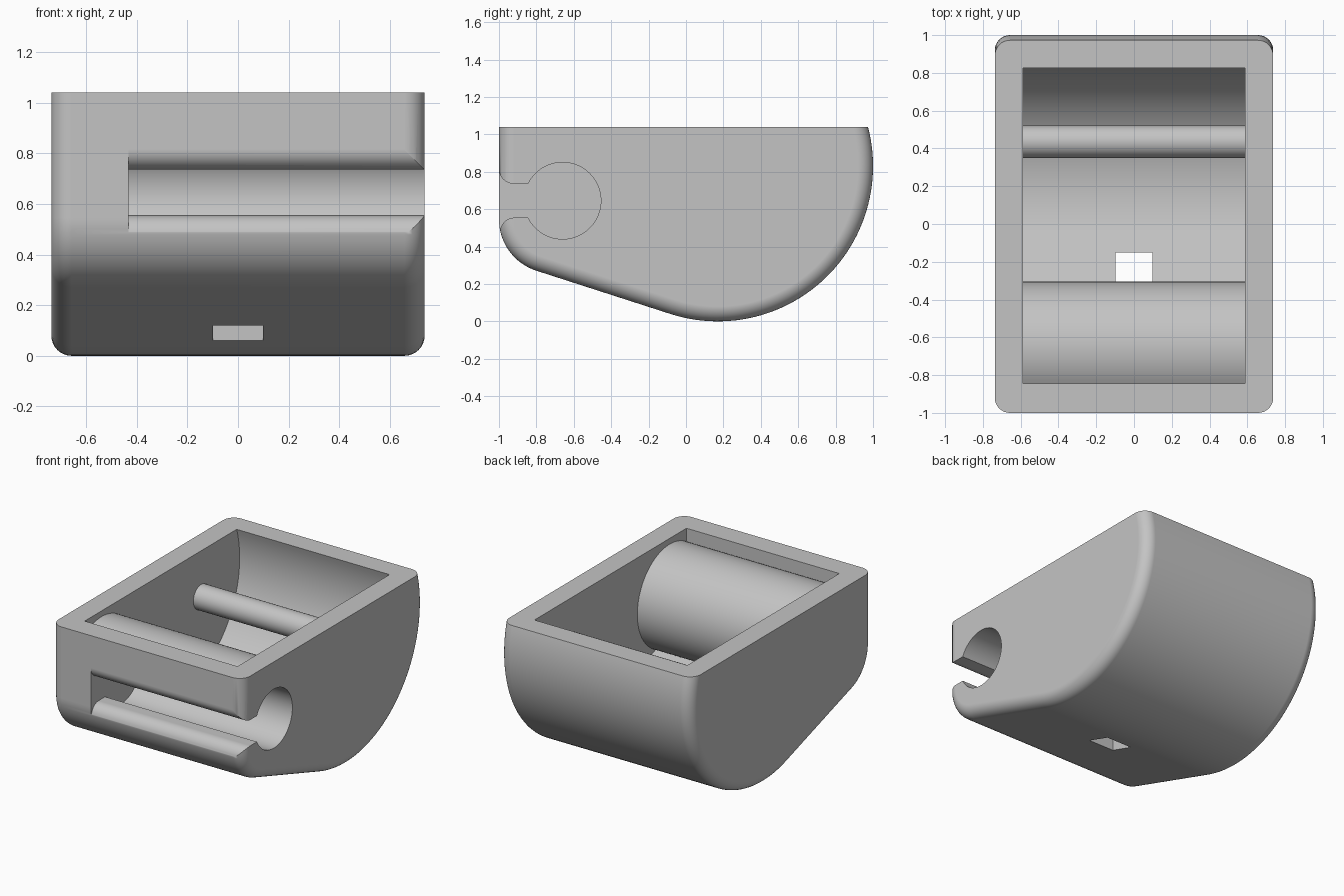
import bpy, bmesh
from math import sin, cos, radians
from mathutils import Vector

if "Cube" in bpy.data.objects:
    bpy.data.objects.remove(bpy.data.objects["Cube"])

HALF_W = 0.737          # half width of the housing
TOP = 1.04              # height of the flat rim
SLOPE = 17.8            # tilt of the front underside, degrees
DRUM = (0.17, 0.83)     # centre of the big rear curve (y, z)
HOLE = (-0.66, 0.645)   # centre of the round socket (y, z)

grey = bpy.data.materials.new("plain grey")
grey.use_nodes = True
grey.diffuse_color = (0.55, 0.55, 0.55, 1)
grey.node_tree.nodes["Principled BSDF"].inputs["Base Color"].default_value = grey.diffuse_color


def arc(center, r, start, end, steps):
    """Points on an arc in the y-z plane, angles in degrees."""
    angles = [radians(start + (end - start) * i / steps) for i in range(steps + 1)]
    return [(center[0] + r * cos(a), center[1] + r * sin(a)) for a in angles]


def prism(name, profile, x0, x1, bevel=0.0, cut_top=None):
    """Extrude a y-z profile along x, optionally rounding its end edges."""
    bm = bmesh.new()
    face = bm.faces.new([bm.verts.new((x0, y, z)) for y, z in profile])
    ext = bmesh.ops.extrude_face_region(bm, geom=[face])
    moved = [v for v in ext["geom"] if isinstance(v, bmesh.types.BMVert)]
    bmesh.ops.translate(bm, verts=moved, vec=(x1 - x0, 0, 0))
    bmesh.ops.recalc_face_normals(bm, faces=bm.faces[:])
    if bevel:
        rims = [e for e in bm.edges if abs(e.verts[0].co.x - e.verts[1].co.x) < 1e-5]
        bmesh.ops.bevel(bm, geom=rims, offset=bevel, segments=8, profile=0.5,
                        affect='EDGES', clamp_overlap=False)
    if cut_top:
        bmesh.ops.bisect_plane(bm, geom=bm.verts[:] + bm.edges[:] + bm.faces[:],
                               plane_co=(0, 0, cut_top), plane_no=Vector((0, 0, 1)),
                               clear_outer=True)
        bmesh.ops.holes_fill(bm, edges=[e for e in bm.edges if e.is_boundary], sides=0)
        bmesh.ops.recalc_face_normals(bm, faces=bm.faces[:])
    mesh = bpy.data.meshes.new(name)
    bm.to_mesh(mesh)
    bm.free()
    mesh.materials.append(grey)
    obj = bpy.data.objects.new(name, mesh)
    bpy.context.collection.objects.link(obj)
    return obj


def activate(obj):
    bpy.ops.object.select_all(action='DESELECT')
    obj.select_set(True)
    bpy.context.view_layer.objects.active = obj


def subtract(obj, cutter):
    activate(obj)
    mod = obj.modifiers.new("cut", 'BOOLEAN')
    mod.operation, mod.solver, mod.object = 'DIFFERENCE', 'EXACT', cutter
    bpy.ops.object.modifier_apply(modifier=mod.name)
    bpy.data.objects.remove(cutter)


def smooth(obj):
    activate(obj)
    bpy.ops.object.shade_smooth_by_angle(angle=radians(30))
    mod = obj.modifiers.new("even normals", 'WEIGHTED_NORMAL')
    mod.keep_sharp = True


# Housing: rounded rear, sloping underside, rounded front toe, flat rim
outline = ([(-1, 1.25)]
           + arc((-0.712, 0.545), 0.288, 180, 270 - SLOPE, 16)
           + arc(DRUM, 0.83, 270 - SLOPE, 390, 56))
housing = prism("housing", outline, -HALF_W, HALF_W, bevel=0.08, cut_top=TOP)

# Open tray inside, leaving a round sleeve around the socket
tray = ([(-0.845, 1.3)]
        + arc(HOLE, 0.355, 121.4, -64.4, 40)
        + arc(DRUM, 0.688, 270 - SLOPE, 377.8, 48)
        + [(0.825, 1.3)])
subtract(housing, prism("tray_cutter", tray, -0.588, 0.588))

# Round socket with a front slot and rounded lips, open on one side
socket = (arc(HOLE, 0.205, -154, 154, 56)
          + arc((-0.92, 0.815), 0.08, 270, 180, 8)
          + [(-1.2, 0.815), (-1.2, 0.475)]
          + arc((-0.915, 0.475), 0.08, 180, 90, 8))
subtract(housing, prism("socket_cutter", socket, -0.432, 1.0))

# Small rectangular opening through the floor
drain = [(-0.33, -0.2), (-0.15, -0.2), (-0.15, 0.4), (-0.33, 0.4)]
subtract(housing, prism("floor_opening_cutter", drain, -0.098, 0.098))
smooth(housing)

# Cross bar spanning the tray
bar = prism("cross_bar", arc((0.435, 0.72), 0.086, 0, 352.5, 47), -0.6, 0.6)
smooth(bar)
